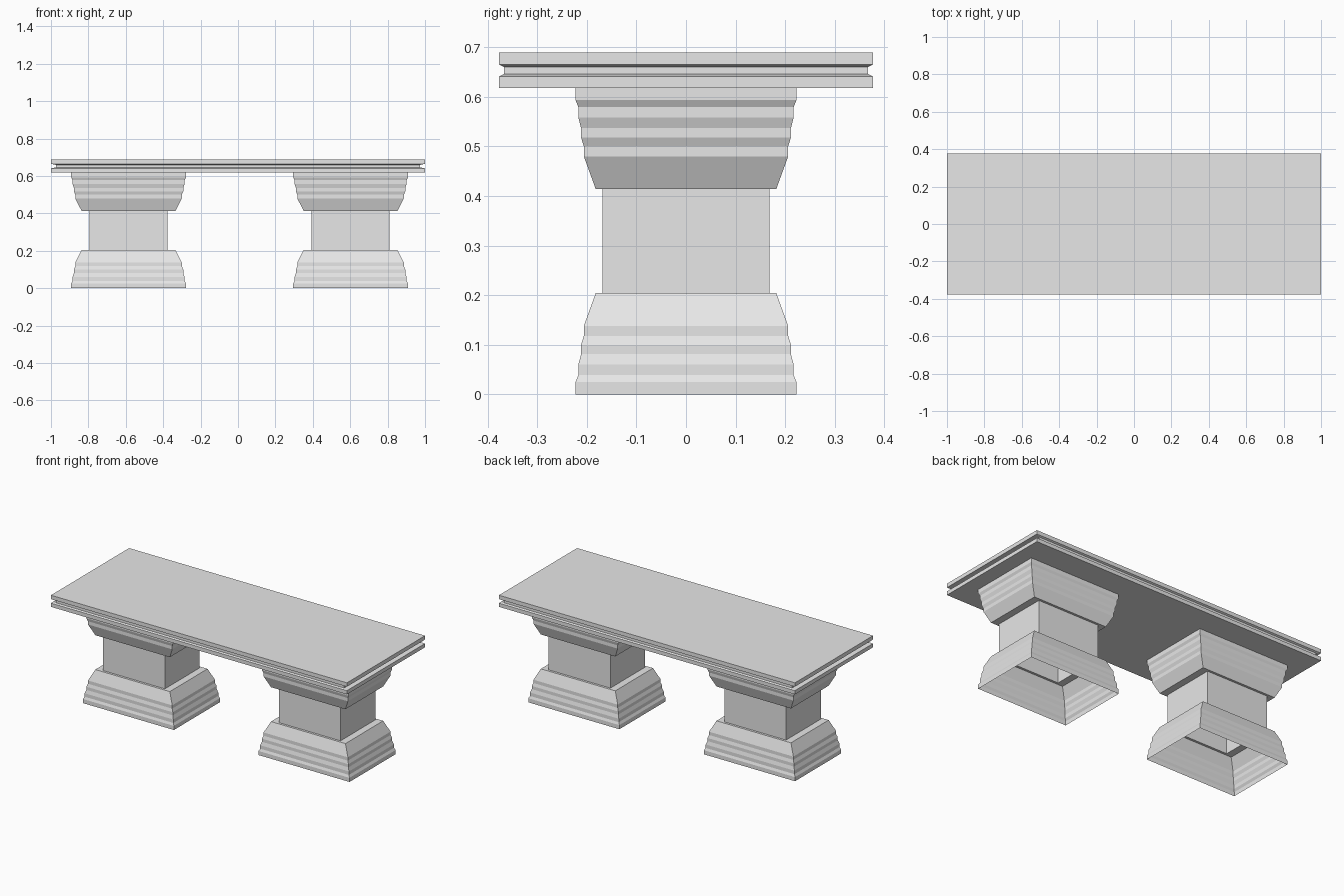
import bpy
import bmesh

cube = bpy.data.objects.get("Cube")
if cube:
    bpy.data.objects.remove(cube, do_unlink=True)

stone = bpy.data.materials.new("pale_stone")
stone.use_nodes = True
stone.diffuse_color = (0.8, 0.8, 0.8, 1)
stone.node_tree.nodes["Principled BSDF"].inputs["Base Color"].default_value = (0.8, 0.8, 0.8, 1)


def rect_loft(name, rings, x=0, closed=False):
    """Skin a stack of rectangles given as (half width, half depth, height)."""
    bm = bmesh.new()
    loops = [[bm.verts.new((sx * hx, sy * hy, z))
              for sx, sy in ((-1, -1), (1, -1), (1, 1), (-1, 1))]
             for hx, hy, z in rings]
    for low, high in zip(loops, loops[1:]):
        for i in range(4):
            j = (i + 1) % 4
            bm.faces.new((low[i], low[j], high[j], high[i]))
    if closed:
        bm.faces.new(loops[0][::-1])
        bm.faces.new(loops[-1])
    mesh = bpy.data.meshes.new(name)
    bm.to_mesh(mesh)
    bm.free()
    mesh.materials.append(stone)
    obj = bpy.data.objects.new(name, mesh)
    obj.location.x = x
    bpy.context.collection.objects.link(obj)


# Seat slab with a groove running round its edge
SEAT_Z, TOP_Z, SEAT_Y = 0.618, 0.689, 0.377
groove = [(1, SEAT_Z), (1, 0.641), (0.973, 0.646),
          (0.973, 0.660), (1, 0.665), (1, TOP_Z)]
rect_loft("seat_slab", [(s, s * SEAT_Y, z) for s, z in groove], closed=True)

# Hollow pedestals: stepped foot, plain column, and the foot mirrored as capital
ASPECT = 1.382
moulding = [(0.2225, 0), (0.2225, 0.025), (0.217, 0.039), (0.217, 0.06),
            (0.2115, 0.081), (0.2115, 0.1), (0.206, 0.118), (0.206, 0.138),
            (0.182, 0.204)]
foot = [(y * ASPECT, y, z) for y, z in moulding]
column = [(0.2085, 0.168, 0.204), (0.2085, 0.168, SEAT_Z - 0.204)]
capital = [(hx, hy, SEAT_Z - z) for hx, hy, z in reversed(foot)]
for side, x in (("right", -0.585), ("left", 0.602)):
    rect_loft(side + "_pedestal", foot + column + capital, x)
